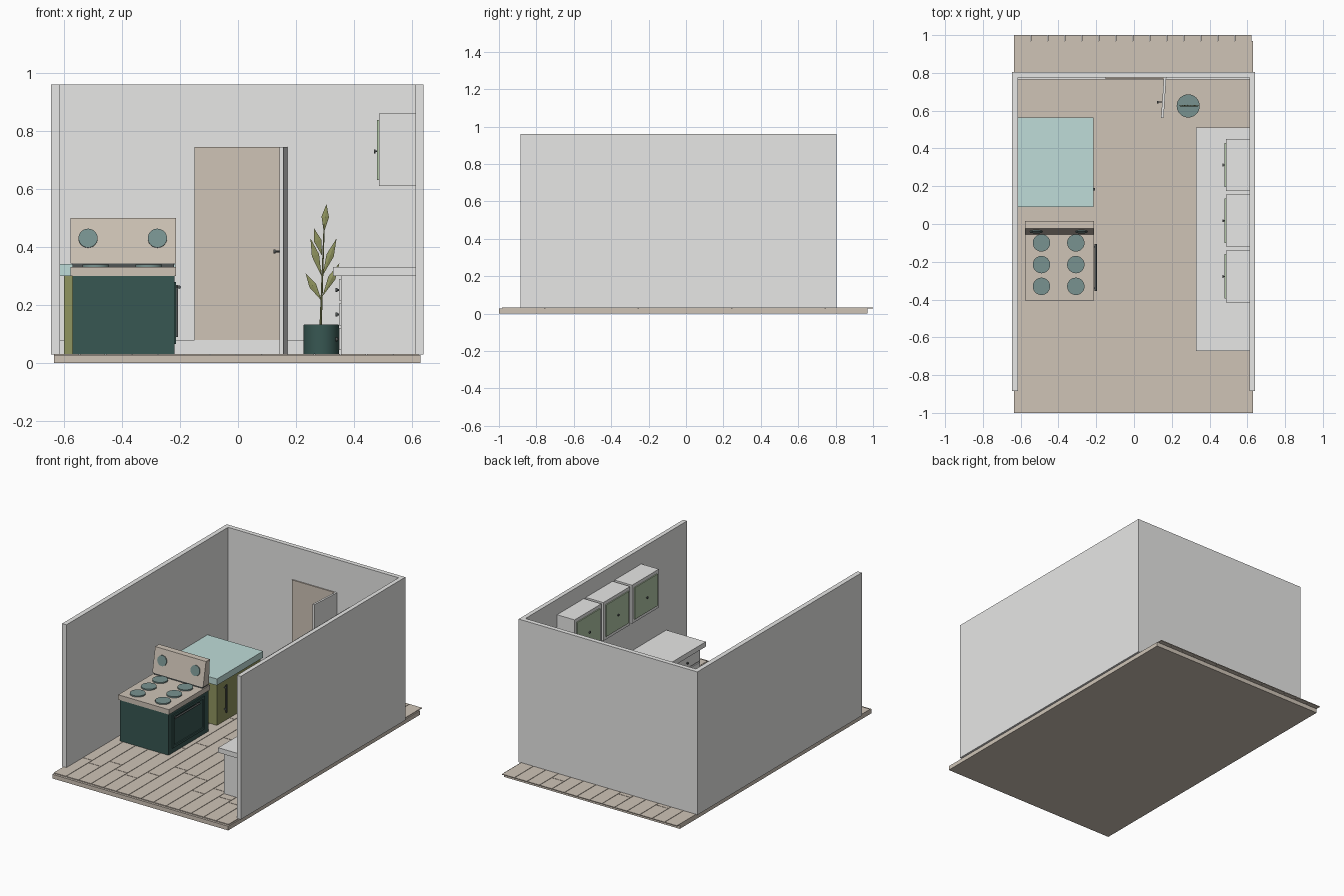
import bpy, bmesh, math, random
from mathutils import Vector, Matrix

random.seed(4)
old = bpy.data.objects.get("Cube")
if old:
    bpy.data.objects.remove(old, do_unlink=True)


def material(name, r, g, b):
    m = bpy.data.materials.new(name)
    m.use_nodes = True
    m.diffuse_color = (r, g, b, 1)
    m.node_tree.nodes["Principled BSDF"].inputs["Base Color"].default_value = (r, g, b, 1)
    return m


WALL = material("pale grey", .8, .8, .79)
BEIGE = material("warm beige", .62, .55, .47)
AQUA = material("pale aqua", .52, .72, .69)
TEAL = material("dark teal", .039, .095, .085)
SLATE = material("slate teal", .19, .29, .28)
OLIVE = material("olive green", .28, .30, .115)
SAGE = material("sage green", .45, .57, .39)
METAL = material("dark metal", .08, .09, .09)


def finish(name, bm, mat, smooth=False):
    bmesh.ops.recalc_face_normals(bm, faces=bm.faces)
    me = bpy.data.meshes.new(name)
    bm.to_mesh(me)
    bm.free()
    me.materials.append(mat)
    ob = bpy.data.objects.new(name, me)
    bpy.context.collection.objects.link(ob)
    if smooth:
        bpy.ops.object.select_all(action='DESELECT')
        ob.select_set(True)
        bpy.context.view_layer.objects.active = ob
        bpy.ops.object.shade_smooth_by_angle(angle=math.radians(40))
    return ob


def add_box(bm, x, y, z):
    size = Matrix.Diagonal((x[1] - x[0], y[1] - y[0], z[1] - z[0], 1))
    mid = Vector((sum(x) / 2, sum(y) / 2, sum(z) / 2))
    bmesh.ops.create_cube(bm, size=1, matrix=Matrix.Translation(mid) @ size)


def box(name, x, y, z, mat):
    bm = bmesh.new()
    add_box(bm, x, y, z)
    return finish(name, bm, mat)


def prism(name, points, sweep, mat):
    bm = bmesh.new()
    face = bm.faces.new([bm.verts.new(p) for p in points])
    out = bmesh.ops.extrude_face_region(bm, geom=[face])
    moved = [v for v in out["geom"] if isinstance(v, bmesh.types.BMVert)]
    bmesh.ops.translate(bm, verts=moved, vec=sweep)
    return finish(name, bm, mat)


def disc(name, centre, radius, depth, mat, tilt=(0, 0, 0), top=None, sides=32):
    bm = bmesh.new()
    turn = Matrix.Rotation(tilt[1], 4, 'Y') @ Matrix.Rotation(tilt[0], 4, 'X')
    bmesh.ops.create_cone(bm, cap_ends=True, segments=sides, radius1=radius,
                          radius2=radius if top is None else top, depth=depth,
                          matrix=Matrix.Translation(centre) @ turn)
    return finish(name, bm, mat, True)


def knob(name, x, y, z):
    disc(name + "_stem", (x + .005, y, z), .003, .012, METAL, (0, math.pi / 2), sides=12)
    disc(name, (x, y, z), .007, .006, METAL, (0, math.pi / 2), sides=16)


# Floor slab with staggered planks on top
box("floor_slab", (-.635, .63), (-1, .97), (0, .027), BEIGE)
bm = bmesh.new()
count = 14
width = 1.26 / count
for i in range(count):
    x = -.635 + i * width
    y = -.985
    step = random.uniform(.2, .5)
    while y < 1:
        end = y + step
        if end > .9:
            end = 1
        add_box(bm, (x, x + width - .003), (y, end - (.003 if end < 1 else 0)), (.027, .032))
        y = end
        step = .5
finish("floor_planks", bm, BEIGE)

# Three walls in one outline, and the skirting
outline = [(-.645, -.885), (-.645, .805), (.64, .805), (.64, -.885),
           (.612, -.885), (.612, .775), (-.614, .775), (-.614, -.885)]
prism("walls", [(x, y, .03) for x, y in outline], (0, 0, .93), WALL)
box("skirting_board", (-.614, .612), (.766, .775), (.03, .08), WALL)

# Doorway and open door
box("doorway", (-.15, .158), (.768, .776), (.08, .745), BEIGE)
leaf = [(.158, .775), (.171, .775), (.157, .56), (.143, .56)]
prism("open_door", [(x, y, .032) for x, y in leaf], (0, 0, .713), WALL)
knob("door_knob", .126, .645, .385)
disc("door_knob_shaft", (.14, .645, .385), .003, .025, METAL, (0, math.pi / 2), sides=12)

# Stove
box("stove_body", (-.57, -.219), (-.4, .01), (.03, .3), TEAL)
box("stove_top", (-.578, -.213), (-.405, .015), (.3, .332), BEIGE)
box("stove_back_strip", (-.57, -.22), (-.05, .01), (.332, .345), METAL)
panel = [(-.055, .343), (-.025, .5), (.015, .5), (.005, .343)]
prism("stove_panel", [(-.578, y, z) for y, z in panel], (.365, 0, 0), BEIGE)
for x in (-.517, -.278):
    disc("stove_dial", (x, -.039, .43), .033, .01, SLATE, (math.radians(79.2), 0))
for x in (-.49, -.308):
    for y in (-.1, -.215, -.33):
        disc("burner", (x, y, .335), .046, .01, SLATE)

# Oven door on the side, framed by a raised border
for part, y, z in (("top", (-.365, -.035), (.265, .28)), ("bottom", (-.365, -.035), (.065, .08)),
                   ("front", (-.365, -.35), (.08, .265)), ("back", (-.05, -.035), (.08, .265))):
    box("oven_door_" + part, (-.219, -.213), y, z, TEAL)
disc("oven_handle", (-.203, -.23, .262), .006, .25, METAL, (math.pi / 2, 0), sides=12)
for y in (-.34, -.12):
    box("oven_handle_mount", (-.219, -.203), (y - .004, y + .004), (.258, .266), METAL)

# Low cabinet with a pale worktop
box("low_cabinet", (-.6, -.225), (.105, .55), (.03, .3), OLIVE)
box("low_cabinet_top", (-.614, -.215), (.09, .565), (.3, .342), AQUA)
box("low_cabinet_handle", (-.214, -.207), (.178, .19), (.09, .27), METAL)
for z in (.11, .25):
    box("low_cabinet_handle_mount", (-.226, -.21), (.18, .188), (z - .004, z + .004), METAL)

# Long counter with drawers
box("counter_body", (.356, .612), (-.65, .49), (.03, .3), WALL)
box("counter_top", (.328, .612), (-.672, .51), (.3, .332), WALL)
for column in range(4):
    y = -.64 + column * .282
    for z in (.045, .13, .215):
        box("drawer_front", (.349, .357), (y, y + .272), (z, z + .075), WALL)
        knob("drawer_knob", .34, y + .136, z + .037)

# Wall cupboards with coloured doors
for y in (-.415, -.12, .175):
    box("wall_cupboard", (.486, .612), (y, y + .275), (.61, .86), WALL)
    box("cupboard_door", (.479, .487), (y + .02, y + .255), (.632, .838), SAGE)
    knob("cupboard_knob", .472, y + .137, .73)

# Potted plant
disc("plant_pot", (.287, .625, .081), .061, .1, TEAL, top=.061)
disc("plant_soil", (.287, .625, .13), .06, .005, SLATE)
disc("plant_stem", (.291, .625, .30), .004, .36, OLIVE, (0, .035), top=.002, sides=8)
bm = bmesh.new()
leaves = [(.288, .215, .233, .31), (.288, .3, .25, .43), (.29, .37, .262, .465),
          (.291, .23, .35, .345), (.291, .3, .34, .43), (.296, .45, .305, .548)]
for x0, z0, x1, z1 in leaves:
    a, b = Vector((x0, .625, z0)), Vector((x1, .625, z1))
    side = (b - a).normalized().cross(Vector((0, 1, 0))) * .013
    mid = a.lerp(b, .55)
    ring = [bm.verts.new(p) for p in (a, mid + side, b, mid - side)]
    for offset in (-.004, .004):
        ridge = bm.verts.new(mid + Vector((0, offset, 0)))
        for k in range(4):
            bm.faces.new((ring[k], ring[(k + 1) % 4], ridge))
finish("plant_leaves", bm, OLIVE)
